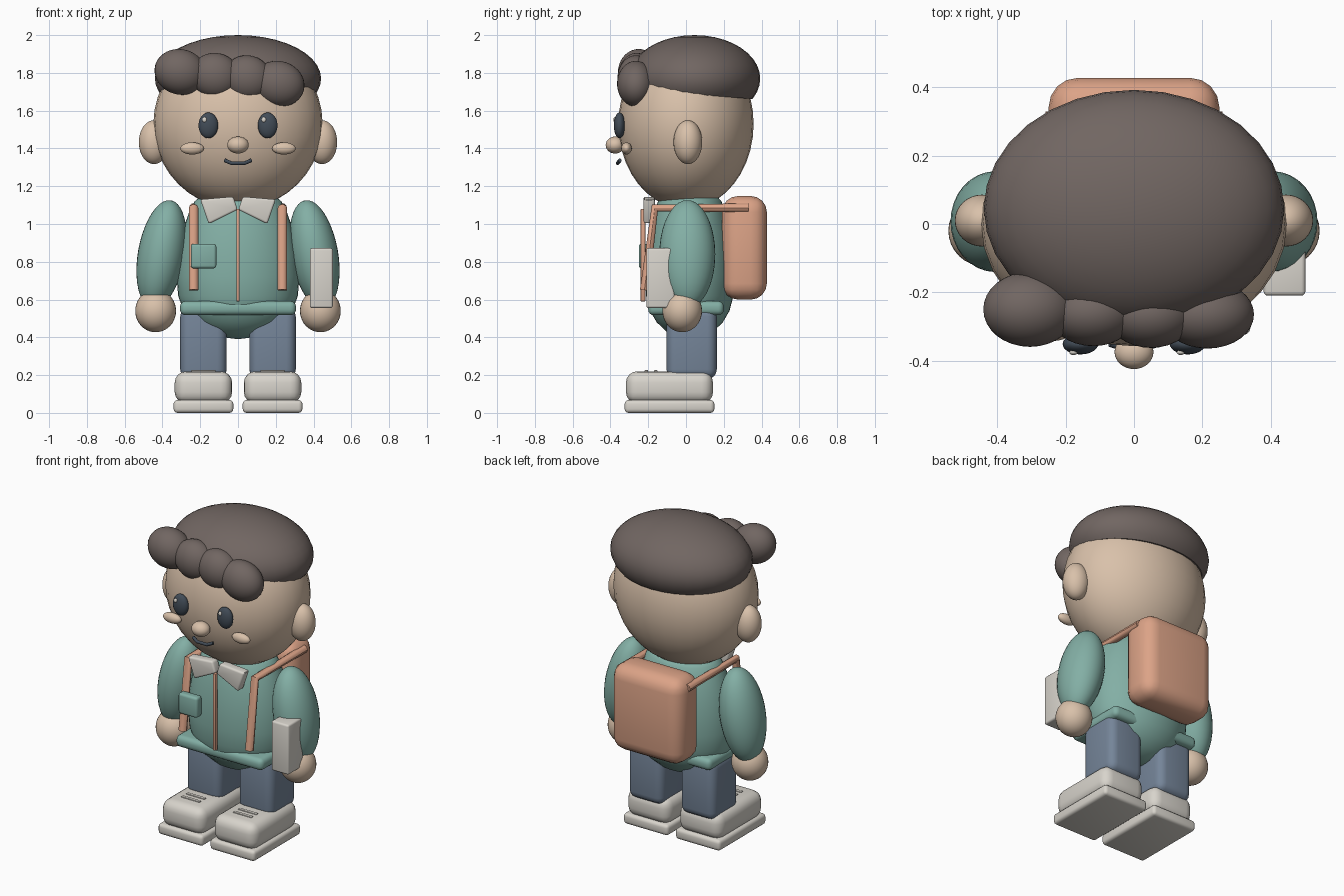
import bpy, bmesh, math
from mathutils import Matrix, Vector

if "Cube" in bpy.data.objects:
    bpy.data.objects.remove(bpy.data.objects["Cube"])


def srgb(r, g, b):
    f = lambda c: c / 12.92 if c <= 0.04045 else ((c + 0.055) / 1.055) ** 2.4
    return (f(r / 255), f(g / 255), f(b / 255), 1)


def material(name, *rgb):
    m = bpy.data.materials.new(name)
    m.diffuse_color = srgb(*rgb)
    m.use_nodes = True
    m.node_tree.nodes["Principled BSDF"].inputs["Base Color"].default_value = m.diffuse_color
    return m


SKIN = material("skin", 217, 193, 170)
HAIR = material("dark brown", 113, 102, 98)
TEAL = material("teal", 131, 175, 165)
DENIM = material("denim blue", 117, 133, 153)
PEACH = material("peach leather", 220, 163, 135)
WHITE = material("off white", 216, 212, 204)
DARK = material("charcoal", 66, 76, 87)


def finish(bm, name, mat, angle=35):
    bmesh.ops.recalc_face_normals(bm, faces=bm.faces[:])
    me = bpy.data.meshes.new(name)
    bm.to_mesh(me)
    bm.free()
    for p in me.polygons:
        p.use_smooth = True
    me.set_sharp_from_angle(angle=math.radians(angle))
    me.materials.append(mat)
    ob = bpy.data.objects.new(name, me)
    bpy.context.collection.objects.link(ob)
    return ob


def ellipsoid(name, mat, loc, radii, tilt=0, cut=None):
    """Sphere scaled to radii, tilted about y, optionally cut by a plane."""
    bm = bmesh.new()
    bmesh.ops.create_uvsphere(bm, u_segments=32, v_segments=20, radius=1)
    m = (Matrix.Translation(loc) @ Matrix.Rotation(math.radians(tilt), 4, 'Y')
         @ Matrix.Diagonal((*radii, 1)))
    bmesh.ops.transform(bm, matrix=m, verts=bm.verts[:])
    if cut:
        geom = bm.verts[:] + bm.edges[:] + bm.faces[:]
        bmesh.ops.bisect_plane(bm, geom=geom, plane_co=cut[0],
                               plane_no=cut[1], clear_inner=True)
        rim = [e for e in bm.edges if e.is_boundary]
        bmesh.ops.edgeloop_fill(bm, edges=rim)
    return finish(bm, name, mat)


def box(name, mat, lo, hi, bevel=0.0, segments=4):
    """Rounded box between two corners."""
    bm = bmesh.new()
    bmesh.ops.create_cube(bm, size=1)
    lo, hi = Vector(lo), Vector(hi)
    for v in bm.verts:
        v.co = (lo + hi) / 2 + v.co * (hi - lo)
    if bevel:
        bmesh.ops.bevel(bm, geom=bm.edges[:], offset=bevel, segments=segments,
                        profile=0.5, affect='EDGES')
    return finish(bm, name, mat)


def tube(name, mat, points, radius):
    cu = bpy.data.curves.new(name, 'CURVE')
    cu.dimensions = '3D'
    cu.bevel_depth = radius
    cu.bevel_resolution = 3
    cu.use_fill_caps = True
    sp = cu.splines.new('POLY')
    sp.points.add(len(points) - 1)
    for p, co in zip(sp.points, points):
        p.co = (*co, 1)
    cu.materials.append(mat)
    ob = bpy.data.objects.new(name, cu)
    bpy.context.collection.objects.link(ob)
    bpy.ops.object.select_all(action='DESELECT')
    ob.select_set(True)
    bpy.context.view_layer.objects.active = ob
    bpy.ops.object.convert(target='MESH')
    bpy.ops.object.shade_smooth_by_angle(angle=math.radians(40))


def lathe(name, mat, profile, y_scale, y_shift, steps=40):
    bm = bmesh.new()
    vs = [bm.verts.new((r, 0, z)) for r, z in profile]
    es = [bm.edges.new(p) for p in zip(vs, vs[1:])]
    bmesh.ops.spin(bm, geom=vs + es, cent=(0, 0, 0), axis=(0, 0, 1),
                   angle=math.tau, steps=steps)
    bmesh.ops.remove_doubles(bm, verts=bm.verts[:], dist=1e-4)
    for v in bm.verts:
        v.co.y = v.co.y * y_scale + y_shift
    return finish(bm, name, mat, 50)


def plate(name, mat, outline, y0, y1, bevel):
    """Extrude an x-z outline from y0 to y1."""
    bm = bmesh.new()
    face = bm.faces.new([bm.verts.new((x, y0, z)) for x, z in outline])
    ext = bmesh.ops.extrude_face_region(bm, geom=[face])
    for v in ext['geom']:
        if isinstance(v, bmesh.types.BMVert):
            v.co.y = y1
    bmesh.ops.recalc_face_normals(bm, faces=bm.faces[:])
    bmesh.ops.bevel(bm, geom=bm.edges[:], offset=bevel, segments=3,
                    profile=0.5, affect='EDGES')
    return finish(bm, name, mat)


# Head, hair cap and fringe
ellipsoid("head", SKIN, (0, 0, 1.53), (0.448, 0.358, 0.45))
ellipsoid("hair_cap", HAIR, (0, 0.045, 1.77), (0.44, 0.348, 0.23),
          cut=((0, 0, 1.69), (0, 0.08, 1)))
fringe = [(-0.305, -0.25, 1.805, 0.138, 0.11), (-0.12, -0.26, 1.785, 0.13, 0.098),
          (0.05, -0.265, 1.772, 0.13, 0.098), (0.215, -0.265, 1.742, 0.138, 0.1)]
for i, (x, y, z, rx, ry) in enumerate(fringe):
    ellipsoid(f"fringe_{i + 1}", HAIR, (x, y, z), (rx, ry, 0.12), 15)

# Face
ellipsoid("nose", SKIN, (0, -0.375, 1.418), (0.057, 0.05, 0.045))
tube("mouth", DARK, [(-0.07, -0.35, 1.337), (-0.035, -0.362, 1.322),
                     (0.035, -0.362, 1.322), (0.07, -0.35, 1.337)], 0.01)

# Torso, hem and front closing
lathe("torso", TEAL, [(0, 0.39), (0.09, 0.402), (0.17, 0.43), (0.24, 0.48),
                      (0.288, 0.54), (0.317, 0.62), (0.325, 0.72), (0.318, 0.84),
                      (0.295, 0.96), (0.26, 1.06), (0.23, 1.12), (0.2, 1.145),
                      (0, 1.15)], 0.73, 0.02)
box("jacket_hem", TEAL, (-0.307, -0.2, 0.517), (0.307, 0.2, 0.592), 0.03)
box("front_closing", PEACH, (-0.009, -0.24, 0.59), (0.009, -0.215, 1.08), 0.004, 2)
box("chest_pocket", TEAL, (-0.25, -0.25, 0.765), (-0.115, -0.195, 0.895), 0.015, 3)

# Backpack and book
box("backpack", PEACH, (-0.25, 0.19, 0.6), (0.25, 0.428, 1.148), 0.085, 4)
box("book", WHITE, (0.38, -0.21, 0.555), (0.502, -0.06, 0.872), 0.012, 3)

# Mirrored parts
for s, side in ((-1, "left"), (1, "right")):
    ellipsoid(f"ear_{side}", SKIN, (s * 0.445, 0.01, 1.433), (0.08, 0.076, 0.116))
    ellipsoid(f"eye_{side}", DARK, (s * 0.157, -0.352, 1.522), (0.052, 0.03, 0.068))
    ellipsoid(f"eye_glint_{side}", WHITE, (s * 0.157 - 0.02, -0.376, 1.552),
              (0.012, 0.008, 0.014))
    ellipsoid(f"cheek_{side}", SKIN, (s * 0.243, -0.315, 1.4), (0.062, 0.028, 0.032))
    ellipsoid(f"arm_{side}", TEAL, (s * 0.405, 0.007, 0.84), (0.125, 0.148, 0.29),
              -s * 10)
    ellipsoid(f"hand_{side}", SKIN, (s * 0.436, -0.02, 0.54), (0.108, 0.105, 0.113))
    tube(f"strap_{side}", PEACH, [(s * 0.235, -0.22, 0.65), (s * 0.235, -0.165, 1.085),
                                  (s * 0.235, 0.33, 1.085)], 0.025)
    plate(f"collar_{side}", WHITE,
          [(s * 0.2, 1.13), (s * 0.155, 1.0), (s * 0.002, 1.075), (s * 0.025, 1.145)],
          -0.225, -0.165, 0.012)
    # Leg and shoe
    cx = s * 0.183
    box(f"leg_{side}", DENIM, (cx - 0.123, -0.103, 0.18), (cx + 0.123, 0.163, 0.56), 0.05)
    box(f"shoe_{side}", WHITE, (cx - 0.152, -0.318, 0.05), (cx + 0.152, 0.143, 0.22), 0.06)
    box(f"sole_{side}", WHITE, (cx - 0.158, -0.325, 0.0), (cx + 0.158, 0.15, 0.068), 0.02, 3)
    for i, y in enumerate((-0.16, -0.21)):
        box(f"lace_{side}_{i + 1}", WHITE, (cx - 0.065, y - 0.01, 0.217),
            (cx + 0.065, y + 0.01, 0.226), 0.003, 2)
